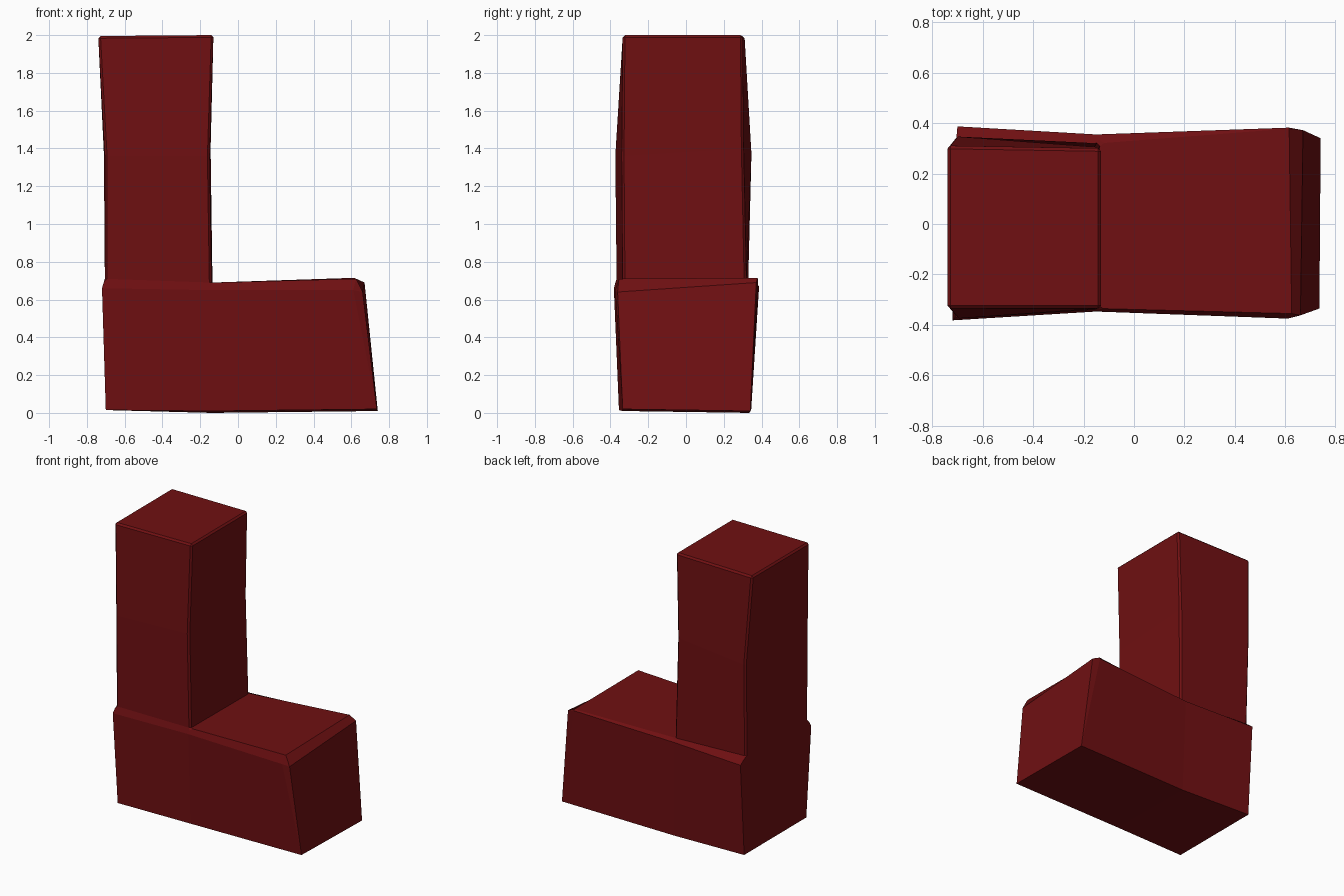
import bpy
import bmesh

cube = bpy.data.objects.get("Cube")
if cube:
    bpy.data.objects.remove(cube, do_unlink=True)

# Material
red = bpy.data.materials.new("dark red")
red.use_nodes = True
colour = (0.16, 0.005, 0.006, 1)
red.diffuse_color = colour
red.node_tree.nodes["Principled BSDF"].inputs["Base Color"].default_value = colour

bm = bmesh.new()


def ring(*points):
    return [bm.verts.new(p) for p in points]


def bridge(a, b, skip=()):
    n = len(a)
    for i in range(n):
        if i not in skip:
            j = (i + 1) % n
            bm.faces.new((a[i], a[j], b[j], b[i]))


# Foot sections: bottom front, shoulder front, top front, then the back in reverse
heel = ring((-.70, -.355, .015), (-.72, -.382, .66), (-.705, -.368, .71),
            (-.705, .33, .715), (-.70, .387, .67), (-.70, .345, .015))
middle = ring((-.14, -.335, .01), (-.15, -.347, .65), (-.14, -.335, .69),
              (-.135, .32, .69), (-.15, .355, .675), (-.14, .335, 0))
toe = ring((.735, -.335, .02), (.61, -.375, .65), (.625, -.355, .71),
           (.615, .378, .715), (.615, .382, .705), (.74, .34, .01))
TOP = 2
bridge(heel, middle, skip=(TOP,))
bridge(middle, toe)
bm.faces.new(heel)

# Sloped toe end with its upper chamfer
low_front, side_front, top_front, top_back, side_back, low_back = toe
edge_front, edge_back = ring((.66, -.362, .64), (.67, .372, .69))
for face in ((low_front, edge_front, edge_back, low_back),
             (edge_front, top_front, top_back, edge_back),
             (low_front, side_front, edge_front),
             (side_front, top_front, edge_front),
             (top_back, side_back, edge_back),
             (side_back, low_back, edge_back)):
    bm.faces.new(face)

# Column rising from the open top of the heel
base = [heel[2], middle[2], middle[3], heel[3]]
waist = ring((-.705, -.375, 1.36), (-.15, -.34, 1.36),
             (-.145, .305, 1.40), (-.71, .347, 1.37))
crown = ring((-.74, -.335, 1.995), (-.13, -.335, 2), (-.13, .30, 2), (-.74, .31, 1.995))
bridge(base, waist)
bridge(waist, crown)
bm.faces.new(crown)
bmesh.ops.recalc_face_normals(bm, faces=bm.faces)

# Narrow chamfers on the sharp outer edges of the column
column = set(base + waist + crown)
sharp = [e for e in bm.edges if set(e.verts) <= column
         and e.is_convex and e.calc_face_angle() > 1.1]
bmesh.ops.bevel(bm, geom=sharp, offset=0.012, segments=1,
                affect='EDGES', clamp_overlap=True)

mesh = bpy.data.meshes.new("l_shaped_block")
bm.to_mesh(mesh)
bm.free()
mesh.materials.append(red)
block = bpy.data.objects.new("l_shaped_block", mesh)
bpy.context.collection.objects.link(block)
